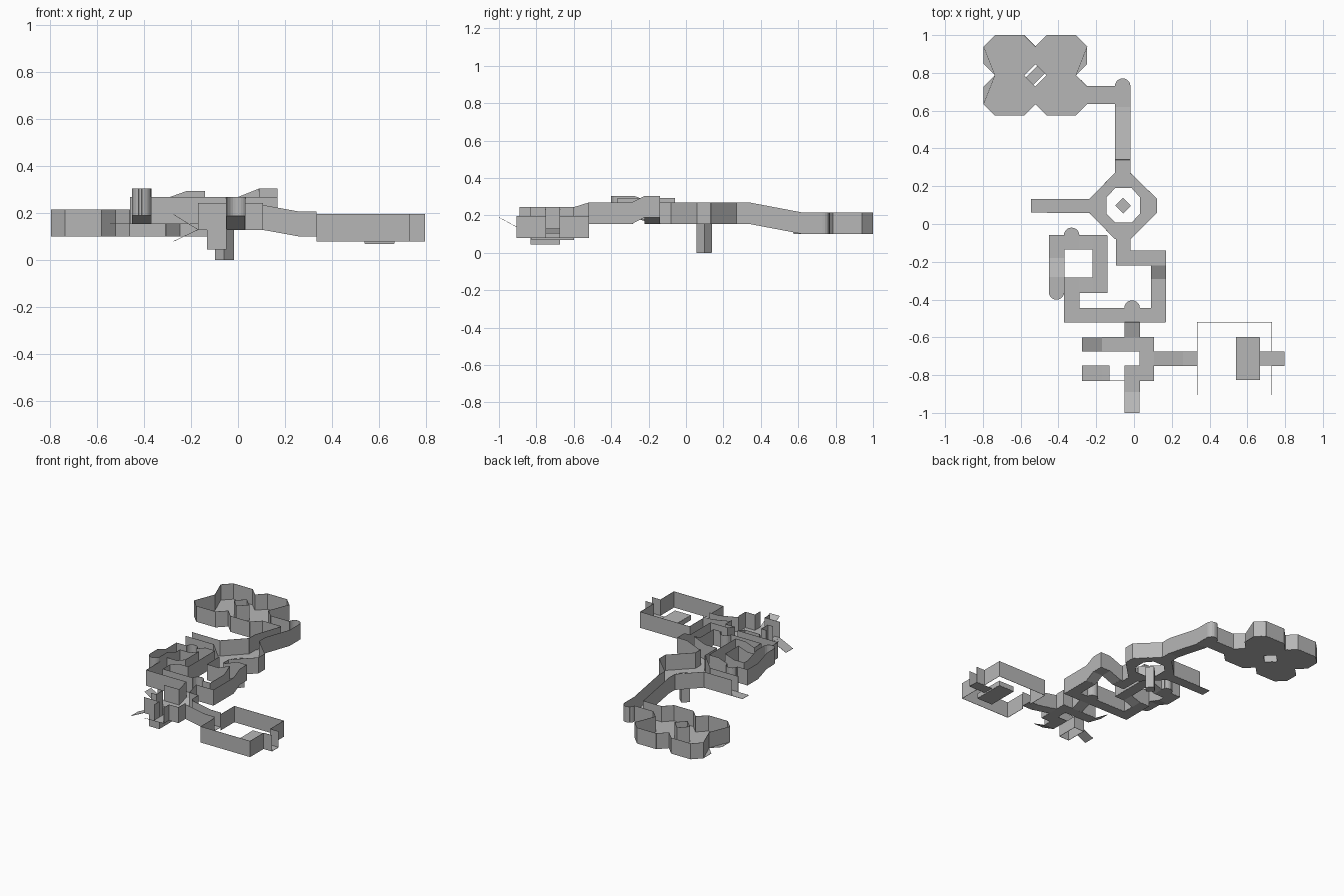
import bpy
from math import sin, cos, pi

if "Cube" in bpy.data.objects:
    bpy.data.objects.remove(bpy.data.objects["Cube"])

H = 0.114  # wall height
grey = bpy.data.materials.new("dark_grey")
grey.diffuse_color = (0.47, 0.47, 0.47, 1)
grey.use_nodes = True
grey.node_tree.nodes["Principled BSDF"].inputs["Base Color"].default_value = grey.diffuse_color


def make(name, polys):
    verts, faces = [], []
    for p in polys:
        faces.append(range(len(verts), len(verts) + len(p)))
        verts += p
    me = bpy.data.meshes.new(name)
    me.from_pydata(verts, [], [list(f) for f in faces])
    me.materials.append(grey)
    ob = bpy.data.objects.new(name, me)
    bpy.context.collection.objects.link(ob)
    m = ob.modifiers.new("sheet", 'SOLIDIFY')   # paper-thin sheet
    m.thickness, m.offset = 0.002, 0
    return ob


def wall(pts, h=H):
    """Thin wall strip standing on a 3D path."""
    return [[a, b, (b[0], b[1], b[2] + h), (a[0], a[1], a[2] + h)]
            for a, b in zip(pts, pts[1:])]


def flat(z, *xy):
    return [(x, y, z) for x, y in xy]


def floor(x0, x1, y0, y1, z0, z1=None, axis='x'):
    """Rectangle, optionally ramped from z0 to z1 along an axis."""
    z1 = z0 if z1 is None else z1
    b, d = (z1, z0) if axis == 'x' else (z0, z1)
    return [(x0, y0, z0), (x1, y0, b), (x1, y1, z1), (x0, y1, d)]


def arc(cx, cy, r, a0, a1, z, n=10):
    return [(cx + r * cos(t), cy + r * sin(t), z)
            for t in (a0 + (a1 - a0) * i / n for i in range(n + 1))]


A, B, C, D = 0.102, 0.155, 0.191, 0.13   # main floor levels

# clover hall: four chamfered squares around a diamond opening
cx, cy, c = -0.522, 0.787, 0.06
polys = []
for sx in (-1, 1):
    for sy in (-1, 1):
        w, d = 0.274, 0.212
        p = flat(A, *[(cx + sx * u, cy + sy * v) for u, v in (
            (c, 0), (w - c, 0), (w, c), (w, d - c), (w - c, d), (c, d), (0, d - c), (0, c))])
        polys.append(p if sx * sy > 0 else p[::-1])
make("clover_floor", polys)
dia = [(cx + c, cy), (cx, cy + c), (cx - c, cy), (cx, cy - c)]
make("clover_centre_shaft", wall(flat(A, *dia, dia[0])))
make("clover_centre_slab", [flat(0.16, (cx - .05, cy - .01), (cx - .01, cy - .05),
                                 (cx + .05, cy + .01), (cx + .01, cy + .05))])

# clover and north corridor walls
quarter = [(0.274, 0.152), (0.214, 0.212), (0.06, 0.212), (0, 0.152)]
q1 = [(0.214, 0)] + quarter
q2 = [(-x, y) for x, y in reversed(q1)]
q3 = [(-x, -y) for x, y in q1]
q4 = [(x, -y) for x, y in reversed(q1)]
ring = [(cx + x, cy + y) for x, y in q1 + q2[1:] + q3[1:] + q4[1:-1]]
path = (flat(B, (-.02, .27), (-.02, .34)) + flat(A, (-.02, .62))
        + arc(-.06, .73, .04, 0, pi, A) + flat(A, (-.248, .73)) + flat(A, *ring)
        + flat(A, (-.10, .635), (-.10, .62)) + flat(B, (-.10, .34), (-.10, .27)))
make("clover_and_corridor_walls", wall(path))
make("north_corridor_floor", [
    floor(-.248, -.10, .635, .73, A), floor(-.10, -.02, .62, .73, A),
    arc(-.06, .73, .04, 0, pi, A), floor(-.10, -.02, .34, .62, B, A, 'y'),
    floor(-.10, -.02, .27, .34, B)])

# octagonal ring room with central pillar and west passage
outer = flat(B, (-.10, .27), (-.02, .27), (.122, .132), (.122, .06),
             (-.02, -.08), (-.10, -.08), (-.236, .06), (-.236, .132))
inner = flat(B, (-.10, .19), (-.012, .19), (.032, .14), (.032, .055),
             (-.012, .008), (-.10, .008), (-.146, .055), (-.146, .14))
make("ring_floor", [[outer[i], outer[(i + 1) % 8], inner[(i + 1) % 8], inner[i]]
                    for i in range(8)] + [floor(-.545, -.236, .06, .132, B)])
make("ring_walls", wall(outer[1:5])
     + wall(flat(B, (-.10, .27), (-.236, .132), (-.46, .132)))
     + wall(flat(B, (-.10, -.08), (-.236, .06), (-.46, .06))))
p = [(-.058 + x, .097 + y) for x, y in ((.04, 0), (0, .04), (-.04, 0), (0, -.04))]
make("ring_pillar", wall(flat(.001, *p, p[0]), B) + [flat(B, *p), flat(.001, *p)])

# winding corridor, floors in walking order
E = 0.18
make("winding_floor", [
    floor(-.095, -.02, -.14, -.08, B), floor(-.095, 0, -.22, -.14, B),
    floor(0, .09, -.22, -.14, B, C), floor(.09, .168, -.22, -.14, C),
    floor(.09, .168, -.29, -.22, B, C, 'y'), floor(.09, .168, -.445, -.29, B),
    floor(-.37, .168, -.52, -.445, B), arc(-.01, -.445, .04, 0, pi, B),
    floor(-.37, -.29, -.445, -.285, B), floor(-.29, -.22, -.365, -.285, B, E),
    floor(-.22, -.142, -.365, -.06, E), floor(-.29, -.22, -.135, -.06, B, E),
    floor(-.45, -.29, -.135, -.06, B), arc(-.33, -.06, .04, 0, pi, B),
    floor(-.45, -.37, -.18, -.135, B), floor(-.45, -.37, -.28, -.18, C, B, 'y'),
    floor(-.45, -.37, -.36, -.28, C), arc(-.41, -.36, .04, -pi, 0, C)])
# winding corridor walls, one run per side
east = [(-.02, -.08, B), (-.02, -.14, B), (0, -.14, B), (.09, -.14, C), (.168, -.14, C),
        (.168, -.22, C), (.168, -.29, B), (.168, -.52, B), (.03, -.52, B), (.03, -.60, D)]
left = [(-.05, -.60, D), (-.05, -.52, B), (-.37, -.52, B), (-.37, -.285, B), (-.29, -.285, B),
        (-.22, -.285, E), (-.22, -.135, E), (-.29, -.135, B), (-.37, -.135, B),
        (-.37, -.18, B), (-.37, -.28, C)]
left += arc(-.41, -.36, .04, 0, -pi, C) + [(-.45, -.28, C), (-.45, -.18, B), (-.45, -.06, B)]
right = [(-.095, -.08, B), (-.095, -.22, B), (0, -.22, B), (.09, -.22, C), (.09, -.29, B),
         (.09, -.445, B)] + arc(-.01, -.445, .04, 0, pi, B)
right += [(-.29, -.445, B), (-.29, -.365, B), (-.22, -.365, E), (-.142, -.365, E),
          (-.142, -.06, E), (-.22, -.06, E), (-.29, -.06, B)]
right += arc(-.33, -.06, .04, 0, pi, B) + [(-.45, -.06, B)]
make("winding_walls", wall(east) + wall(left) + wall(right))

# south junction room with sloped exits
make("junction_floor", [
    floor(-.05, .03, -.60, -.52, D, B, 'y'), floor(-.17, .105, -.675, -.60, D),
    floor(.03, .105, -.83, -.675, D), floor(-.17, -.13, -.83, -.75, D),
    floor(-.05, .03, -.89, -.75, D),
    floor(-.275, -.17, -.675, -.60, .195, D), floor(-.275, -.17, -.83, -.75, .08, D),
    floor(-.05, .03, -1.0, -.89, .19, D, 'y')])
make("junction_walls",
     wall(flat(D, (-.05, -.60), (-.17, -.60)))
     + wall(flat(D, (-.17, -.675), (-.13, -.675), (-.13, -.75), (-.17, -.75)))
     + wall(flat(D, (-.17, -.83), (-.05, -.83), (-.05, -.89)))
     + wall(flat(D, (.03, -.89), (.03, -.83), (.105, -.83), (.105, -.75)))
     + wall(flat(D, (.105, -.675), (.105, -.60), (.03, -.60))))
make("junction_shaft", wall(flat(.045, (-.13, -.675), (-.05, -.675), (-.05, -.83),
                                 (-.13, -.83), (-.13, -.675)), D - .045))

# sloping corridor to the east hall
run = [(.105, D), (.26, A), (.335, A)]
make("east_corridor_floor", [floor(a[0], b[0], -.75, -.675, a[1], b[1])
                             for a, b in zip(run, run[1:])])
make("east_corridor_walls", [f for y in (-.75, -.675)
                             for f in wall([(x, y, z) for x, z in run], .105)])

# east hall: walls only, with a block platform and an exit
F = 0.08
make("east_hall_walls",
     wall(flat(F, (.335, -.675), (.335, -.52), (.73, -.52), (.73, -.675), (.797, -.675)), .116)
     + wall(flat(F, (.335, -.75), (.335, -.905), (.73, -.905), (.73, -.75), (.797, -.75)), .116))
make("east_hall_exit_floor", [floor(.665, .797, -.75, -.675, F)])
make("east_hall_platform", [floor(.54, .665, -.825, -.60, .07), floor(.54, .665, -.825, -.60, .105)]
     + wall(flat(.07, (.54, -.825), (.665, -.825), (.665, -.60), (.54, -.60), (.54, -.825)), .035))
